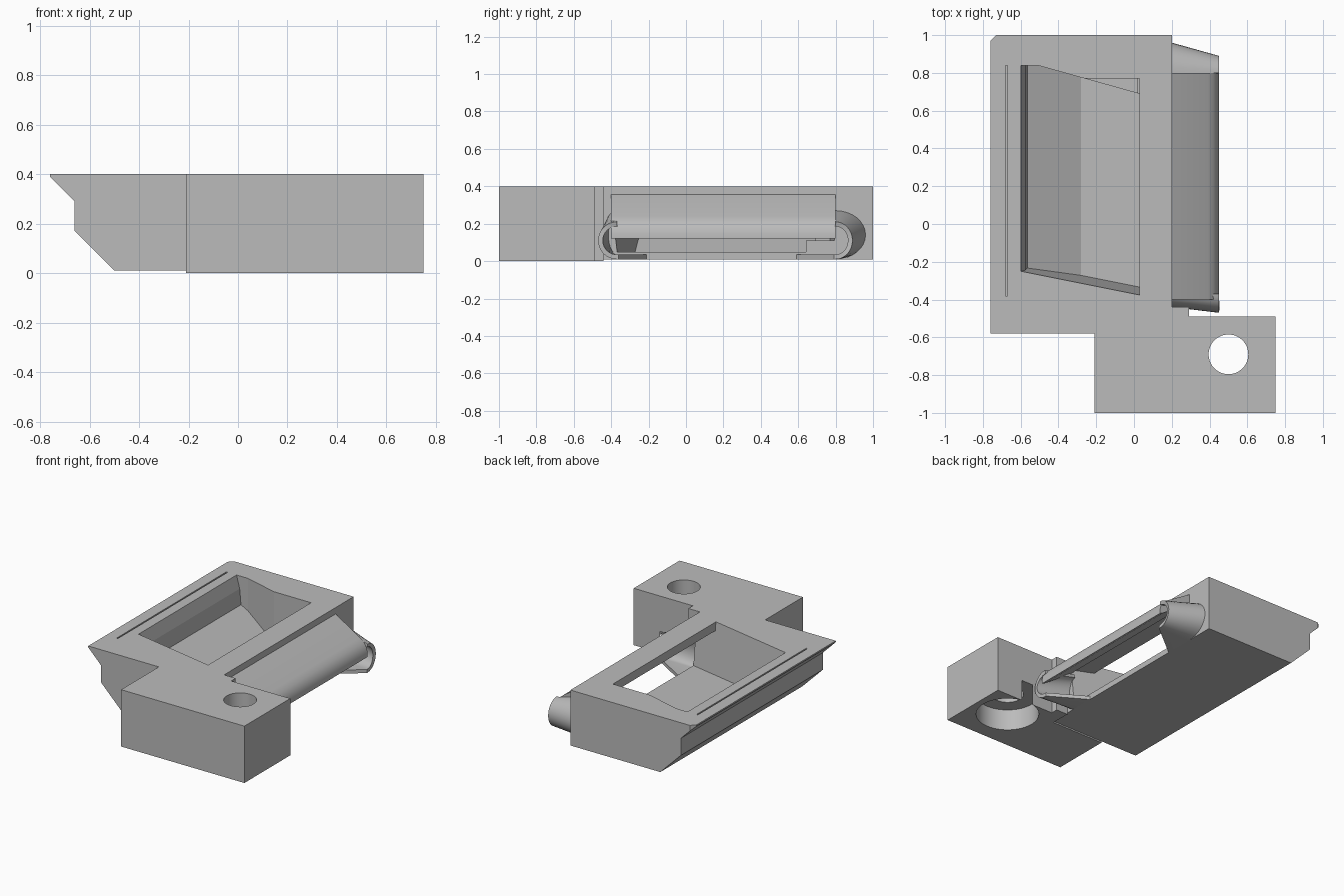
import bpy, bmesh, math
from mathutils import Vector

if "Cube" in bpy.data.objects:
    bpy.data.objects.remove(bpy.data.objects["Cube"], do_unlink=True)

grey = bpy.data.materials.new("plain grey")
grey.use_nodes = True
grey.diffuse_color = (0.5, 0.5, 0.5, 1)
grey.node_tree.nodes["Principled BSDF"].inputs["Base Color"].default_value = (0.5, 0.5, 0.5, 1)


def finish(bm, name):
    bmesh.ops.recalc_face_normals(bm, faces=bm.faces)
    mesh = bpy.data.meshes.new(name)
    bm.to_mesh(mesh)
    bm.free()
    mesh.materials.append(grey)
    ob = bpy.data.objects.new(name, mesh)
    bpy.context.collection.objects.link(ob)
    return ob


def loft(name, start, end, trims=()):
    """Solid between two matching outlines, optionally trimmed by planes."""
    bm = bmesh.new()
    a = [bm.verts.new(p) for p in start]
    b = [bm.verts.new(p) for p in end]
    bm.faces.new(a)
    bm.faces.new(b)
    for i in range(len(a)):
        j = (i + 1) % len(a)
        bm.faces.new((a[i], a[j], b[j], b[i]))
    for co, normal in trims:
        geom = bm.verts[:] + bm.edges[:] + bm.faces[:]
        bmesh.ops.bisect_plane(bm, geom=geom, plane_co=co, plane_no=normal, clear_outer=True)
        bmesh.ops.holes_fill(bm, edges=[e for e in bm.edges if e.is_boundary])
    return finish(bm, name)


def along_y(name, profile, front, back, trims=()):
    """Extrude an x-z profile between two end walls given as functions."""
    return loft(name, [(x, front(x, z), z) for x, z in profile],
                [(x, back(x, z), z) for x, z in profile], trims)


def upright(name, outline, z0, z1):
    return loft(name, [(x, y, z0) for x, y in outline], [(x, y, z1) for x, y in outline])


def box(name, x0, x1, y0, y1, z0, z1):
    return upright(name, [(x0, y0), (x1, y0), (x1, y1), (x0, y1)], z0, z1)


def disc(x, y, r, n=64):
    return [(x + r * math.cos(2 * math.pi * i / n), y + r * math.sin(2 * math.pi * i / n))
            for i in range(n)]


def apply(ob, mod):
    bpy.context.view_layer.objects.active = ob
    bpy.ops.object.modifier_apply(modifier=mod.name)


def cut(ob, cutter):
    mod = ob.modifiers.new("cut", "BOOLEAN")
    mod.operation, mod.solver, mod.object = "DIFFERENCE", "EXACT", cutter
    apply(ob, mod)
    bpy.data.objects.remove(cutter, do_unlink=True)


def smooth(ob):
    bpy.ops.object.select_all(action="DESELECT")
    ob.select_set(True)
    bpy.context.view_layer.objects.active = ob
    bpy.ops.object.shade_smooth_by_angle(angle=math.radians(30))


# Main housing with undercut left side and a clipped back corner
body = along_y("housing",
               [(-0.76, 0.4), (-0.76, 0.39), (-0.66, 0.29), (-0.66, 0.17),
                (-0.5, 0.01), (0.2, 0.01), (0.2, 0.4)],
               lambda x, z: -0.58, lambda x, z: 1.0,
               [((-0.76, 0.97, 0), Vector((-1, 1, 0)))])

# Skewed chute: open at the top, falling to an outlet on the side
cut(body, along_y("chute_cutter",
                  [(-0.605, 0.42), (-0.575, 0.31), (-0.565, 0.2), (-0.28, 0.05), (0.25, 0.05),
                   (0.25, 0.31), (0.03, 0.34), (0.03, 0.42)],
                  lambda x, z: -0.25 - 0.2 * (x + 0.6) + 0.12 * (0.4 - z),
                  lambda x, z: 0.84 - 0.28 * (x + 0.51),
                  [((0, 0.84, 0), (0, 1, 0))]))

# Squared pocket behind the slanted back wall
cut(body, upright("corner_cutter", [(-0.27, 0.77), (-0.27, 0.7), (0.03, 0.6), (0.03, 0.77)], 0.13, 0.5))
cut(body, upright("outlet_cutter", [(0.02, 0.77), (0.02, 0.6), (0.25, 0.55), (0.25, 0.8)], 0.11, 0.29))

# Narrow groove beside the window
cut(body, box("groove_cutter", -0.68, -0.67, -0.38, 0.84, 0.35, 0.5))

# Mounting block with a counterbored hole
block = upright("mounting_block",
                [(-0.21, -1), (0.75, -1), (0.75, -0.49), (0.29, -0.49), (0.29, -0.44),
                 (0.2, -0.44), (0.2, -0.58), (-0.21, -0.58)], 0, 0.4)
cut(block, upright("hole_cutter", disc(0.5, -0.69, 0.105), -0.1, 0.5))
cut(block, upright("counterbore_cutter", disc(0.5, -0.69, 0.205), -0.1, 0.15))
smooth(block)

# Sloping hood over the outlet, rounded at its lower edge
hood = along_y("outlet_hood",
               [(0.2, 0.355), (0.39, 0.24), (0.42, 0.215), (0.44, 0.185), (0.45, 0.15),
                (0.45, 0.12), (0.42, 0.135), (0.2, 0.29)],
               lambda x, z: -0.4, lambda x, z: 0.8)
smooth(hood)


# Rounded cheeks that close the hood at both ends
def cheek(name, side, centre, wide, lip):
    rows = []
    for t in (0, 0.5, 1):
        x = 0.2 + 0.25 * t
        ry = wide[0] + (wide[1] - wide[0]) * t
        zc, rz = 0.14 - 0.03 * t, 0.13 - 0.03 * t
        row = []
        for i in range(17):
            a = math.pi * (0.5 - i / 16)
            row.append((x, centre + side * ry * math.cos(a), zc + rz * math.sin(a)))
        row.append((x, centre - side * (lip * (1 - t) + 0.01), zc - rz))
        rows.append(row)
    bm = bmesh.new()
    grid = [[bm.verts.new(p) for p in row] for row in rows]
    for a, b in zip(grid, grid[1:]):
        for i in range(len(a) - 1):
            bm.faces.new((a[i], a[i + 1], b[i + 1], b[i]))
    # Point the normals outward so the wall grows inward
    bmesh.ops.recalc_face_normals(bm, faces=bm.faces)
    bm.faces.ensure_lookup_table()
    if bm.faces[8].normal.y * side < 0:
        bmesh.ops.reverse_faces(bm, faces=bm.faces)
    mesh = bpy.data.meshes.new(name)
    bm.to_mesh(mesh)
    bm.free()
    mesh.materials.append(grey)
    ob = bpy.data.objects.new(name, mesh)
    bpy.context.collection.objects.link(ob)
    mod = ob.modifiers.new("wall", "SOLIDIFY")
    mod.thickness, mod.offset = 0.025, -1
    apply(ob, mod)
    smooth(ob)


cheek("back_cheek", 1, 0.8, (0.16, 0.09), 0.2)
cheek("front_cheek", -1, -0.37, (0.07, 0.1), 0.15)
